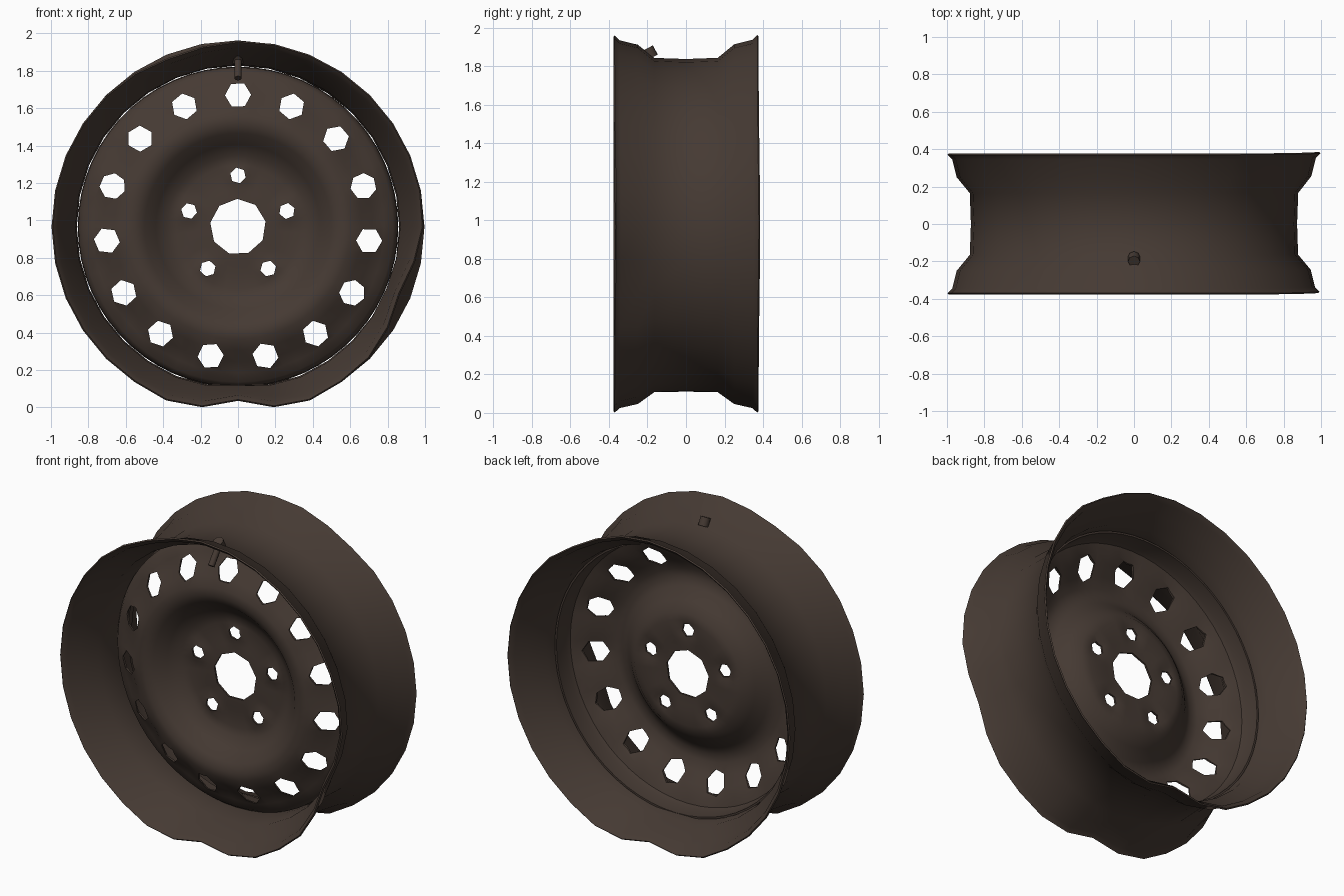
import bpy, bmesh, math, random
from mathutils import Vector

if "Cube" in bpy.data.objects:
    bpy.data.objects.remove(bpy.data.objects["Cube"])
random.seed(4)
CENTRE = 0.965

steel = bpy.data.materials.new("dark_brown_steel")
steel.use_nodes = True
COLOUR = (0.06, 0.042, 0.033, 1)
steel.diffuse_color = COLOUR
steel.node_tree.nodes["Principled BSDF"].inputs["Base Color"].default_value = COLOUR


def finish(name, bm):
    bmesh.ops.recalc_face_normals(bm, faces=bm.faces)
    mesh = bpy.data.meshes.new(name)
    bm.to_mesh(mesh)
    bm.free()
    obj = bpy.data.objects.new(name, mesh)
    bpy.context.collection.objects.link(obj)
    mesh.materials.append(steel)
    return obj


def select(obj):
    bpy.ops.object.select_all(action='DESELECT')
    obj.select_set(True)
    bpy.context.view_layer.objects.active = obj


def smooth(obj, degrees=40):
    select(obj)
    bpy.ops.object.shade_smooth_by_angle(angle=math.radians(degrees))


def revolve(profile, sides, warp, closed):
    """Spin (radius, y) points about the y axis; warp bends each point."""
    bm = bmesh.new()
    rings = []
    for i in range(sides):
        a = math.tau * i / sides + math.pi / 2
        ring = []
        for r, y in profile:
            r, y = warp(r, y, a)
            ring.append(bm.verts.new((r * math.cos(a), y, CENTRE + r * math.sin(a))))
        rings.append(ring)
    n = len(profile)
    for i in range(sides):
        p, q = rings[i], rings[(i + 1) % sides]
        for j in range(n if closed else n - 1):
            k = (j + 1) % n
            bm.faces.new((p[j], p[k], q[k], q[j]))
    return bm


def bump(a, degrees, width):
    d = (a - math.radians(degrees) + math.pi) % math.tau - math.pi
    return math.exp(-(d / width) ** 2)


# Bent rim: drop centre, bead seats and flared lips, knocked in at the ground
def dent(r, y, a):
    w = max(0, min(1, (r - 0.86) / 0.12))
    r -= (0.012 + 0.055 * w) * bump(a, 270, 0.17)
    r += 0.014 * w * (bump(a, 252, 0.1) + bump(a, 288, 0.1))
    if y < 0:
        r -= 0.06 * w * bump(a, 338, 0.24)
        r -= 0.02 * w * bump(a, 110, 0.25)
    else:
        r -= 0.02 * w * bump(a, 60, 0.2)
    return r, y + 0.008 * w * bump(a, 0, 0.5)


half = [(0.997, 0.37), (0.972, 0.345), (0.948, 0.25), (0.878, 0.165)]
rim_profile = [(r, -y) for r, y in half] + [(0.872, 0)] + half[::-1]
rim = finish("rim", revolve(rim_profile, 32, dent, False))
shell = rim.modifiers.new("thickness", 'SOLIDIFY')
shell.thickness = 0.01
shell.offset = -1
select(rim)
bpy.ops.object.modifier_apply(modifier="thickness")
smooth(rim)


# Pressed disc: flat hub, raised ring, pierced slope and turned-back edge
def press(r, y, a):
    w = max(0, 1 - abs(r - 0.72) / 0.1)
    lug = max(0, 1 - abs(r - 0.28) / 0.08)
    y -= 0.018 * w * math.cos(15 * (a - math.pi / 2))
    y -= 0.02 * lug * max(0, math.cos(5 * (a - math.pi / 2)))
    return r, y


front = [(0.1, -0.03), (0.2, -0.025), (0.24, -0.02), (0.28, -0.02), (0.33, -0.02),
         (0.38, -0.03), (0.44, -0.08), (0.5, -0.14), (0.55, -0.165), (0.6, -0.16),
         (0.66, -0.13), (0.72, -0.09), (0.78, -0.05), (0.83, -0.03), (0.853, 0.0),
         (0.857, 0.1)]
T = 0.012
back = [(r, y + T) for r, y in front[:-2]] + [(0.841, 0.01), (0.845, 0.1)]
disc = finish("wheel_disc", revolve(front + back[::-1], 60, press, True))


# Cutter: centre bore, five lug holes, fifteen vent holes
def prism(bm, ring_radius, angle, radius, sides, spin):
    angles = [angle + spin + math.tau * k / sides for k in range(sides)]
    cx, cz = ring_radius * math.cos(angle), ring_radius * math.sin(angle)
    ends = []
    for y in (-0.4, 0.3):
        ends.append([bm.verts.new((cx + radius * math.cos(t), y,
                                   CENTRE + cz + radius * math.sin(t))) for t in angles])
    a, b = ends
    bm.faces.new(a)
    bm.faces.new(b[::-1])
    for k in range(sides):
        m = (k + 1) % sides
        bm.faces.new((a[k], b[k], b[m], a[m]))


bm = bmesh.new()
prism(bm, 0, 0, 0.15, 9, 0.2)
for k in range(5):
    prism(bm, 0.275, math.pi / 2 + math.tau * k / 5, 0.043, 6, random.uniform(0, 1))
for k in range(15):
    prism(bm, 0.705, math.pi / 2 + math.tau * k / 15, 0.07, random.choice((6, 6, 7)),
          random.uniform(0, 1))
cutter = finish("hole_cutter", bm)
cutter.hide_render = True
cut = disc.modifiers.new("holes", 'BOOLEAN')
cut.operation = 'DIFFERENCE'
cut.solver = 'EXACT'
cut.object = cutter
select(disc)
bpy.ops.object.modifier_apply(modifier="holes")
bpy.data.objects.remove(cutter)
smooth(disc)


# Valve stem through the top of the barrel: stem plus outer head
def rod(name, start, end, radius):
    start, end = Vector(start), Vector(end)
    axis = end - start
    bpy.ops.mesh.primitive_cylinder_add(vertices=8, radius=radius, depth=axis.length,
                                        location=(start + end) / 2)
    obj = bpy.context.object
    obj.name = name
    obj.rotation_euler = axis.to_track_quat('Z', 'Y').to_euler()
    obj.data.materials.append(steel)
    smooth(obj, 50)


rod("valve_stem", (0, -0.18, 1.88), (0, -0.27, 1.76), 0.02)
rod("valve_head", (0, -0.175, 1.845), (0, -0.2, 1.893), 0.032)
